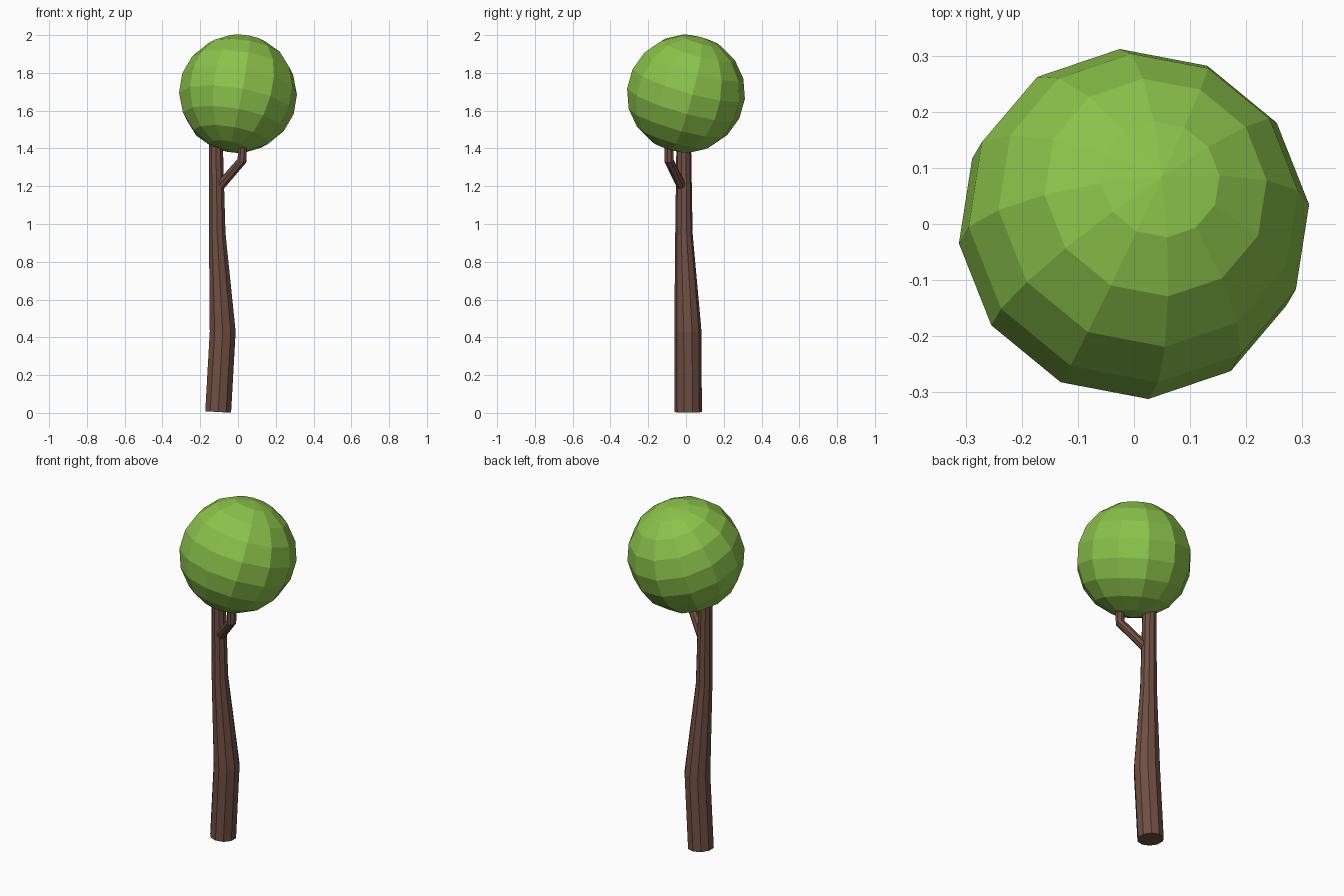
import bpy, bmesh, math
from mathutils import Vector, Matrix

if "Cube" in bpy.data.objects:
    bpy.data.objects.remove(bpy.data.objects["Cube"])

def material(name, rgb):
    m = bpy.data.materials.new(name)
    m.diffuse_color = (*rgb, 1)
    m.use_nodes = True
    m.node_tree.nodes["Principled BSDF"].inputs["Base Color"].default_value = m.diffuse_color
    return m

bark = material("bark", (0.16, 0.078, 0.056))
leaf = material("leaf", (0.258, 0.546, 0.069))

def add_object(name, bm, mat):
    bmesh.ops.recalc_face_normals(bm, faces=bm.faces)
    me = bpy.data.meshes.new(name)
    bm.to_mesh(me)
    bm.free()
    me.materials.append(mat)
    ob = bpy.data.objects.new(name, me)
    bpy.context.collection.objects.link(ob)
    return ob

def limb(name, path, sides):
    """Tapered tube through (x, y, z, radius) points, rings square to the path."""
    bm = bmesh.new()
    pts = [Vector(p[:3]) for p in path]
    rings = []
    for i, p in enumerate(pts):
        d = Vector((0, 0, 0))
        if i > 0:
            d += (p - pts[i - 1]).normalized()
        if i < len(pts) - 1:
            d += (pts[i + 1] - p).normalized()
        rot = Vector((0, 0, 1)).rotation_difference(d.normalized())
        ring = []
        for k in range(sides):
            a = 2 * math.pi * (k + 0.5) / sides
            ring.append(bm.verts.new(p + rot @ Vector((math.cos(a), math.sin(a), 0)) * path[i][3]))
        rings.append(ring)
    for lo, hi in zip(rings, rings[1:]):
        for k in range(sides):
            n = (k + 1) % sides
            bm.faces.new((lo[k], lo[n], hi[n], hi[k]))
    bm.faces.new(rings[0][::-1])
    bm.faces.new(rings[-1])
    return add_object(name, bm, bark)

# Bent, tapering trunk
limb("trunk", [(-0.105, 0.012, 0.005, 0.072), (-0.081, 0.010, 0.43, 0.072),
               (-0.110, -0.011, 0.95, 0.046), (-0.118, -0.012, 1.48, 0.038)], 10)

# Side branch with an elbow
limb("branch", [(-0.092, -0.026, 1.205, 0.026), (0.021, -0.090, 1.335, 0.026),
                (0.025, -0.090, 1.46, 0.025)], 8)

# Faceted ball crown with its pole tilted
pole = Vector((0.16, 0.27, 0.95)).normalized()
side = Vector((0.065, -0.99, 0.0))
side = (side - pole * side.dot(pole)).normalized()
basis = Matrix((side, pole.cross(side), pole)).transposed().to_4x4()
bm = bmesh.new()
bmesh.ops.create_uvsphere(bm, u_segments=12, v_segments=9, radius=0.314,
                          matrix=Matrix.Translation((0, 0, 1.69)) @ basis)
add_object("crown", bm, leaf)
